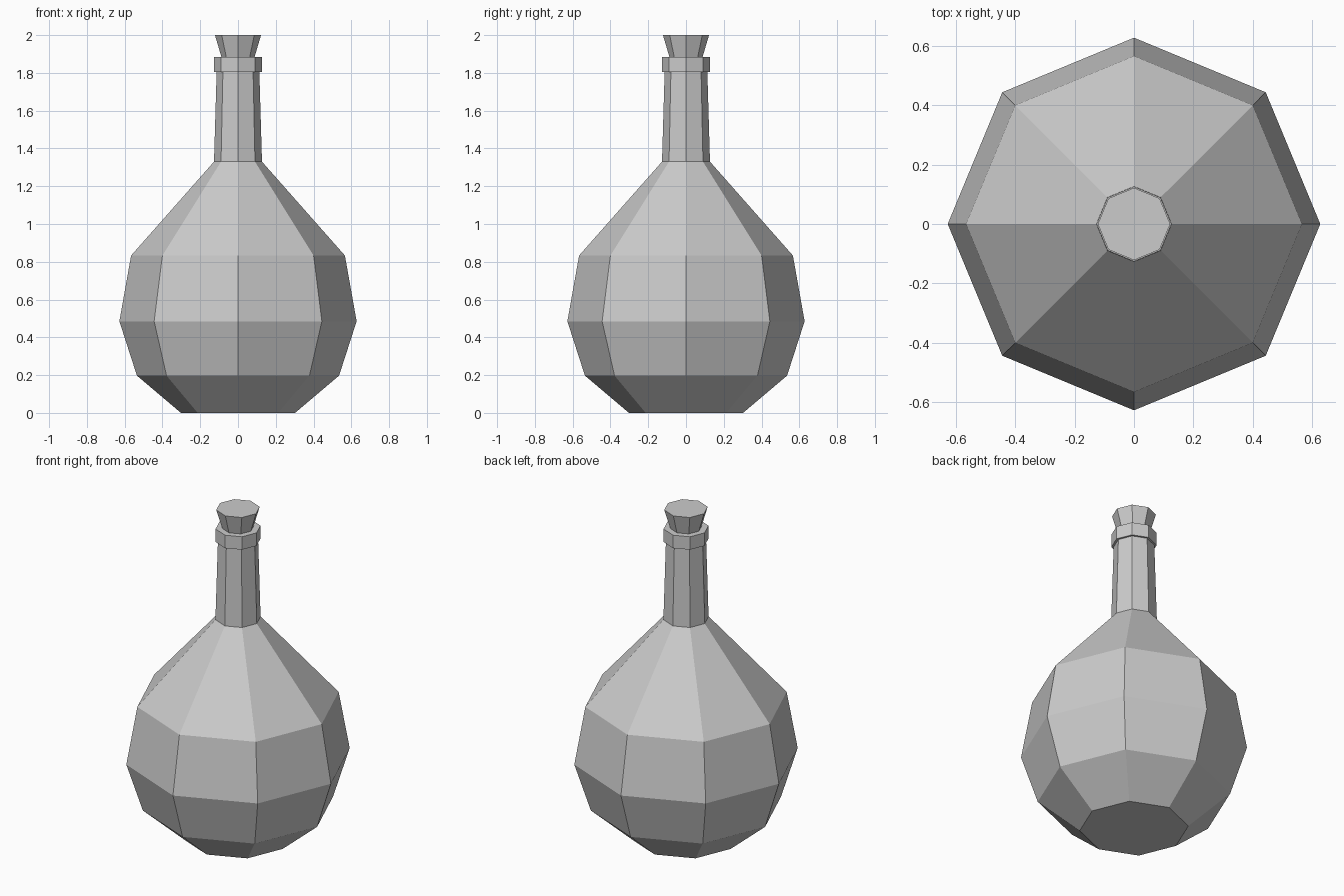
import bpy, bmesh
from math import cos, sin, tau

if "Cube" in bpy.data.objects:
    bpy.data.objects.remove(bpy.data.objects["Cube"])

SIDES = 8


def lathe(name, profile):
    """Closed flat-faced solid turned from (radius, height) pairs, bottom to top."""
    bm = bmesh.new()
    rings = [[bm.verts.new((r * cos(tau * i / SIDES), r * sin(tau * i / SIDES), z))
              for i in range(SIDES)] for r, z in profile]
    for low, high in zip(rings, rings[1:]):
        for i in range(SIDES):
            j = (i + 1) % SIDES
            bm.faces.new((low[i], low[j], high[j], high[i]))
    bm.faces.new(rings[0][::-1])
    bm.faces.new(rings[-1])
    mesh = bpy.data.meshes.new(name)
    bm.to_mesh(mesh)
    bm.free()
    obj = bpy.data.objects.new(name, mesh)
    bpy.context.collection.objects.link(obj)
    return obj


# Round flask body, sloping shoulder, slim neck and collar
lathe("flask", [(0.302, 0), (0.535, 0.197), (0.628, 0.485), (0.566, 0.833),
                (0.127, 1.33), (0.113, 1.805), (0.126, 1.805), (0.126, 1.884)])

# Tapered stopper, seated slightly into the collar
lathe("stopper", [(0.082, 1.865), (0.122, 2.0)])
